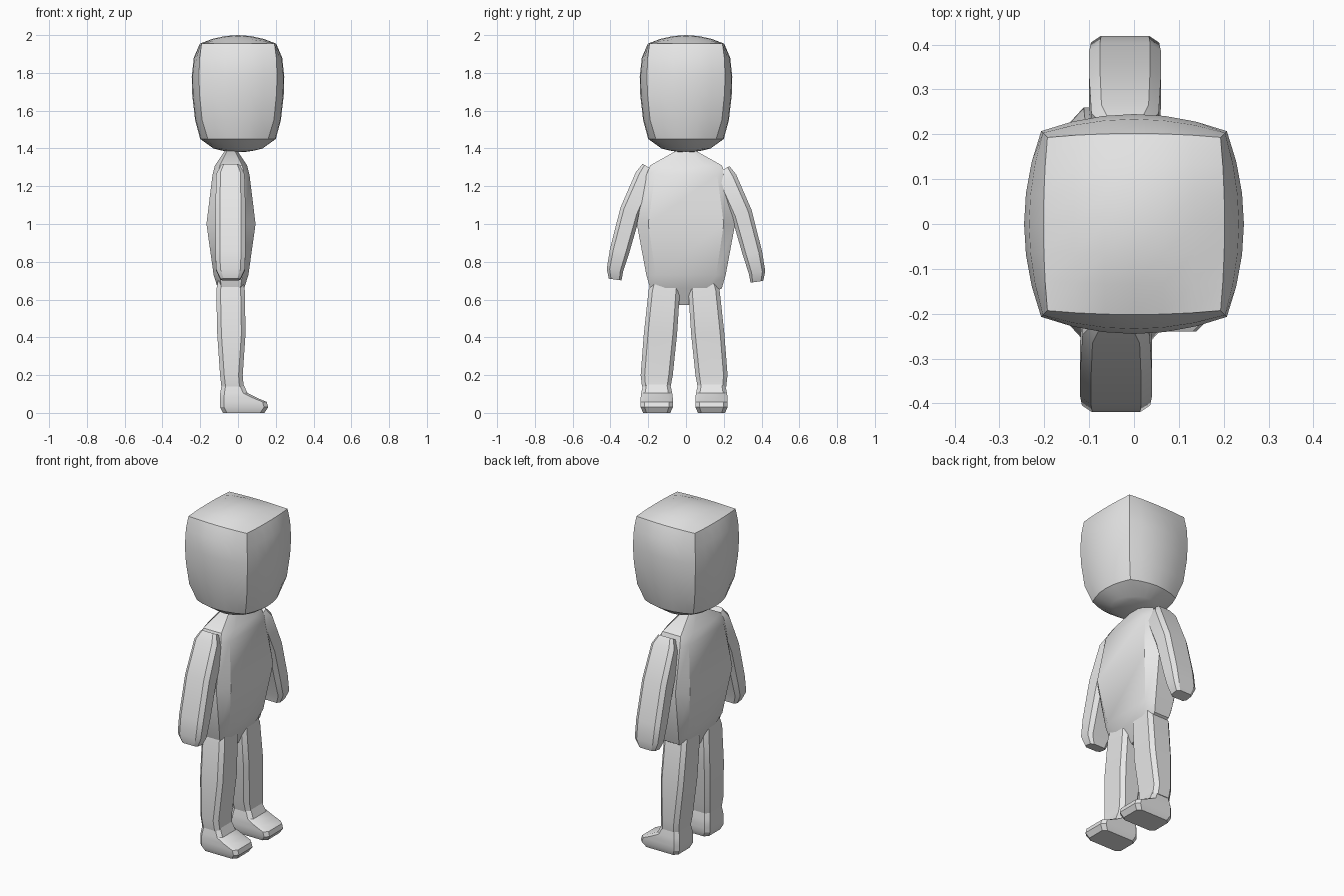
import bpy, bmesh, math

cube = bpy.data.objects.get("Cube")
if cube:
    bpy.data.objects.remove(cube, do_unlink=True)

grey = bpy.data.materials.new("plain_grey")
grey.use_nodes = True
colour = (0.8, 0.8, 0.8, 1)
grey.diffuse_color = colour
grey.node_tree.nodes["Principled BSDF"].inputs["Base Color"].default_value = colour


def finish(bm, name):
    bmesh.ops.recalc_face_normals(bm, faces=bm.faces)
    mesh = bpy.data.meshes.new(name)
    bm.to_mesh(mesh)
    bm.free()
    mesh.materials.append(grey)
    obj = bpy.data.objects.new(name, mesh)
    bpy.context.collection.objects.link(obj)
    bpy.ops.object.select_all(action='DESELECT')
    obj.select_set(True)
    bpy.context.view_layer.objects.active = obj
    bpy.ops.object.shade_smooth_by_angle(angle=math.radians(30))


def loft(name, rings):
    """Skin chamfered box sections: x, y, z, depth, flat depth, width, flat width, tilt."""
    bm = bmesh.new()
    loops = []
    for x, y, z, d, e, b, a, tilt in rings:
        corners = [(d, -a), (d, a), (e, b), (-e, b), (-d, a), (-d, -a), (-e, -b), (e, -b)]
        t = math.radians(tilt)
        loops.append([bm.verts.new((x + u, y + v * math.cos(t), z + v * math.sin(t)))
                      for u, v in corners])
    for low, high in zip(loops, loops[1:]):
        for i in range(8):
            j = (i + 1) % 8
            bm.faces.new((low[i], low[j], high[j], high[i]))
    bm.faces.new(loops[0])
    bm.faces.new(loops[-1])
    finish(bm, name)


# Head: a bulging block, narrower at the chin (height, corner, middle)
levels = [(1.40, .09, .13), (1.45, .16, .20), (1.55, .19, .227), (1.68, .203, .242),
          (1.78, .207, .245), (1.88, .203, .234), (1.955, .193, .202)]
bm = bmesh.new()
bmesh.ops.create_cube(bm, size=2)
bmesh.ops.subdivide_edges(bm, edges=bm.edges, cuts=5, use_grid_fill=True)
for vert in bm.verts:
    u, v, w = vert.co
    z, corner, middle = levels[round((w + 1) * 3)]
    bulge = middle - corner
    dome = (1 - u * u) * (1 - v * v)
    if w > .99:
        z += .045 * dome
    elif w < -.99:
        z -= .02 * dome
    vert.co = (u * (corner + bulge * (1 - v * v)), v * (corner + bulge * (1 - u * u)), z)
finish(bm, "head")

# Torso: faceted, widest at the waist (height, depth, flat depth, width, flat width)
torso = [(.57, .03, .02, .04, .02), (.66, .07, .05, .19, .11), (.73, .092, .06, .21, .16),
         (1.0, .13, .075, .26, .20), (1.26, .098, .07, .21, .165),
         (1.31, .085, .06, .19, .10), (1.40, .025, .015, .03, .015)]
loft("torso", [(-.037, 0, z, d, e, b, a, 0) for z, d, e, b, a in torso])

# Limb sections: sideways, height, half depth, half width, tilt
arm = [(.20, 1.295, .05, .035, 30), (.215, 1.24, .075, .058, 30), (.295, 1.06, .08, .056, 22),
       (.352, .85, .08, .052, 12), (.376, .75, .076, .044, 8), (.375, .70, .052, .034, 8)]
# Leg sections: sideways, height, back, front, half width
leg = [(.10, .73, -.10, .02, .06), (.105, .65, -.115, .036, .083), (.125, .42, -.11, .04, .088),
       (.145, .20, -.095, .025, .085), (.147, .14, -.088, .03, .076)]
foot = [(.145, .16, -.085, .025, .07), (.145, .105, -.094, .05, .082), (.145, .08, -.096, .10, .085),
        (.145, .058, -.096, .152, .085), (.145, .03, -.095, .16, .085), (.145, .0, -.08, .14, .072)]

for side, word in ((1, "left"), (-1, "right")):
    # The rear-to-front stance differs slightly on each side
    loft(word + "_arm", [(-.03 + .01 * side, side * y, z - .006 * side, d, d * .7, w, w * .65, side * t)
                         for y, z, d, w, t in arm])
    for part, rows in (("leg", leg), ("foot", foot)):
        loft(word + "_" + part,
             [((back + front) / 2, side * y - .01, z, (front - back) / 2,
               (front - back) / 2 - .022, w, w * .75, 0) for y, z, back, front, w in rows])
